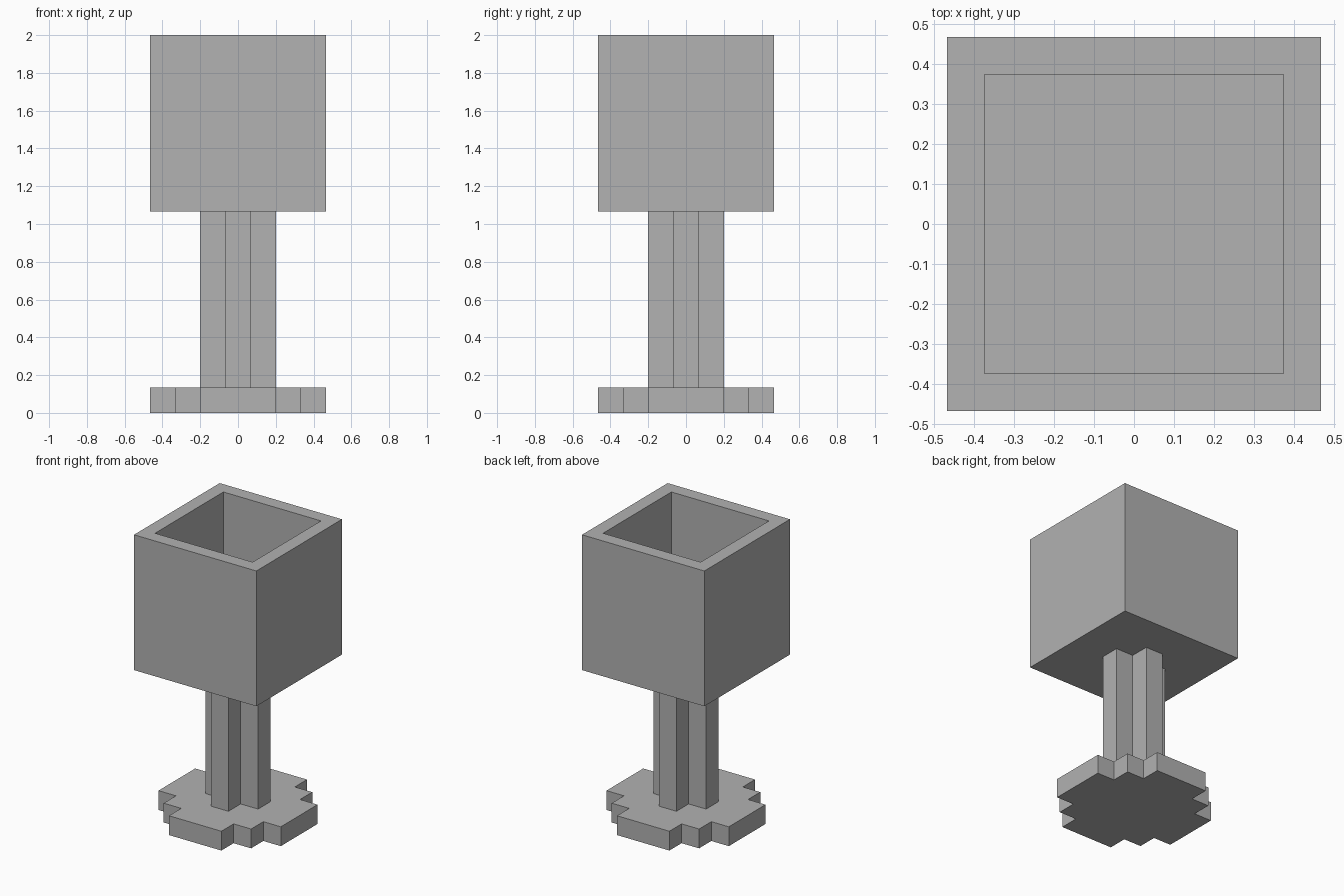
import bpy
import bmesh
from mathutils import Matrix, Vector

cube = bpy.data.objects.get("Cube")
if cube:
    bpy.data.objects.remove(cube, do_unlink=True)

U = 2 / 15  # one block

grey = bpy.data.materials.new("plain grey")
grey.use_nodes = True
colour = (0.445, 0.445, 0.445, 1)
grey.diffuse_color = colour
grey.node_tree.nodes["Principled BSDF"].inputs["Base Color"].default_value = colour


def prism(name, quarter, bottom, top, hollow_floor=None):
    """Extrude an outline, given as one quarter in blocks, turned four times."""
    bm = bmesh.new()
    verts = []
    for turn in range(4):
        rot = Matrix.Rotation(turn * 1.5707963, 3, "Z")
        verts += [bm.verts.new(rot @ Vector((x, y, bottom)) * U) for x, y in quarter]
    base = bm.faces.new(verts)
    ext = bmesh.ops.extrude_face_region(bm, geom=[base], use_keep_orig=True)["geom"]
    bmesh.ops.translate(bm, vec=(0, 0, (top - bottom) * U),
                        verts=[g for g in ext if isinstance(g, bmesh.types.BMVert)])
    bmesh.ops.recalc_face_normals(bm, faces=bm.faces)
    if hollow_floor is not None:
        # Inset the rim by one block, then sink the inner face
        lid = max(bm.faces, key=lambda f: f.calc_center_median().z)
        bmesh.ops.inset_region(bm, faces=[lid], thickness=U)
        sunk = bmesh.ops.extrude_discrete_faces(bm, faces=[lid])["faces"][0]
        bmesh.ops.translate(bm, vec=(0, 0, (hollow_floor - top) * U), verts=sunk.verts)
    mesh = bpy.data.meshes.new(name)
    bm.to_mesh(mesh)
    bm.free()
    mesh.materials.append(grey)
    obj = bpy.data.objects.new(name, mesh)
    bpy.context.collection.objects.link(obj)
    return obj


# Stepped round foot
prism("foot", [(3.5, -1.5), (3.5, 1.5), (2.5, 1.5), (2.5, 2.5), (1.5, 2.5)], 0, 1)
# Cross-shaped stem
prism("stem", [(1.5, -0.5), (1.5, 0.5), (0.5, 0.5)], 1, 8)
# Square hollow cup
prism("cup", [(3.5, 3.5)], 8, 15, hollow_floor=9)
